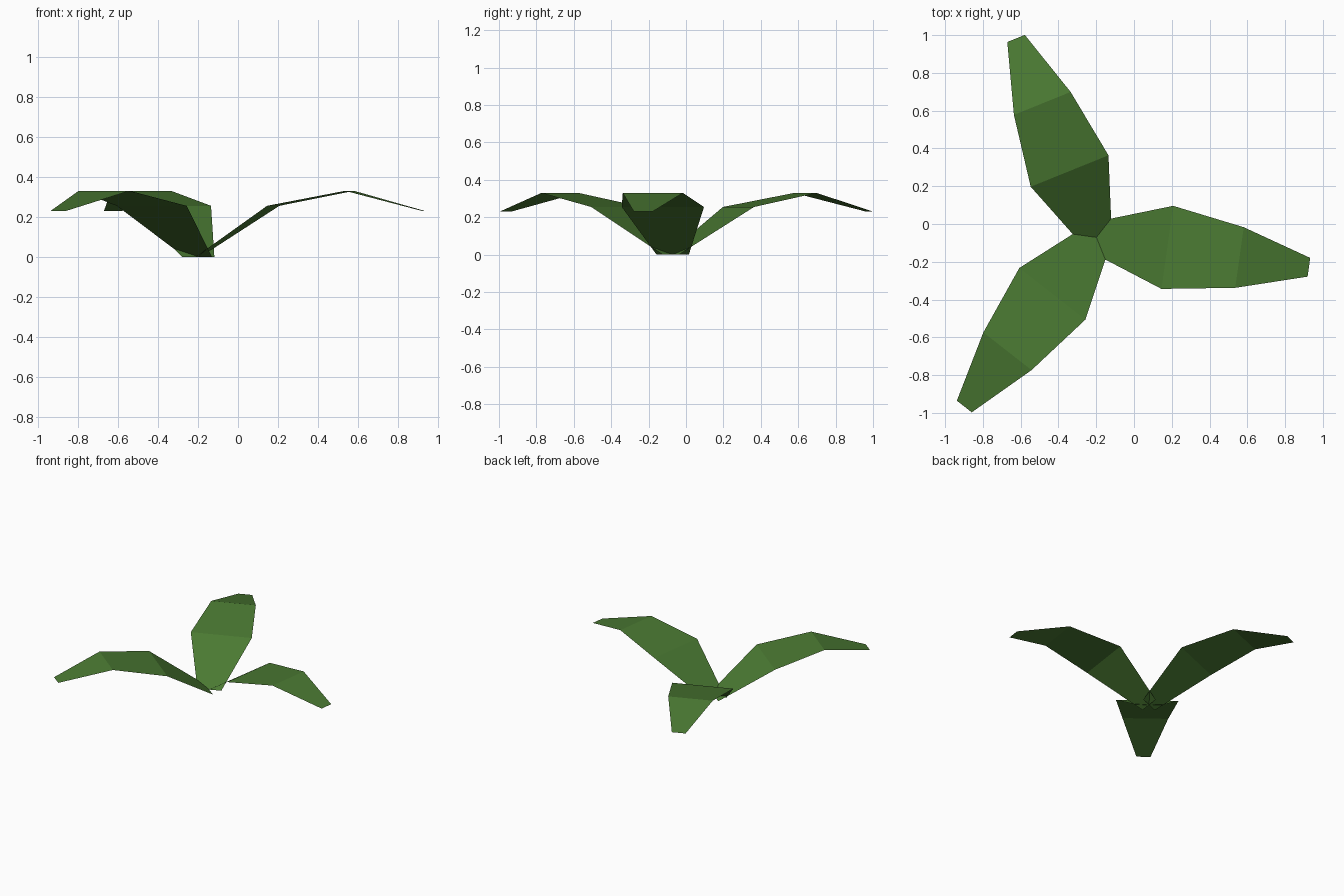
import bpy, math
from mathutils import Matrix

if "Cube" in bpy.data.objects:
    bpy.data.objects.remove(bpy.data.objects["Cube"])

green = bpy.data.materials.new("leaf green")
green.diffuse_color = (0.068, 0.19, 0.032, 1)
green.use_nodes = True
green.node_tree.nodes["Principled BSDF"].inputs["Base Color"].default_value = green.diffuse_color

# Leaf profile: distance from centre, half width, height
PROFILE = [(0.0, 0.087, 0.0), (0.379, 0.222, 0.255),
           (0.765, 0.162, 0.33), (1.136, 0.05, 0.23)]
CENTRE = (-0.199, -0.071, 0)


def leaf(name, angle):
    verts = [(u, s * w, z) for u, w, z in PROFILE for s in (-1, 1)]
    faces = [(2 * i, 2 * i + 2, 2 * i + 3, 2 * i + 1)
             for i in range(len(PROFILE) - 1)]
    mesh = bpy.data.meshes.new(name)
    mesh.from_pydata(verts, [], faces)
    mesh.transform(Matrix.Translation(CENTRE) @ Matrix.Rotation(angle, 4, 'Z'))
    mesh.materials.append(green)
    mesh.update()
    bpy.context.collection.objects.link(bpy.data.objects.new(name, mesh))


# Three arching leaves around a shared root
for k in range(3):
    leaf(f"leaf_{k + 1}", math.radians(-8 + 120 * k))
